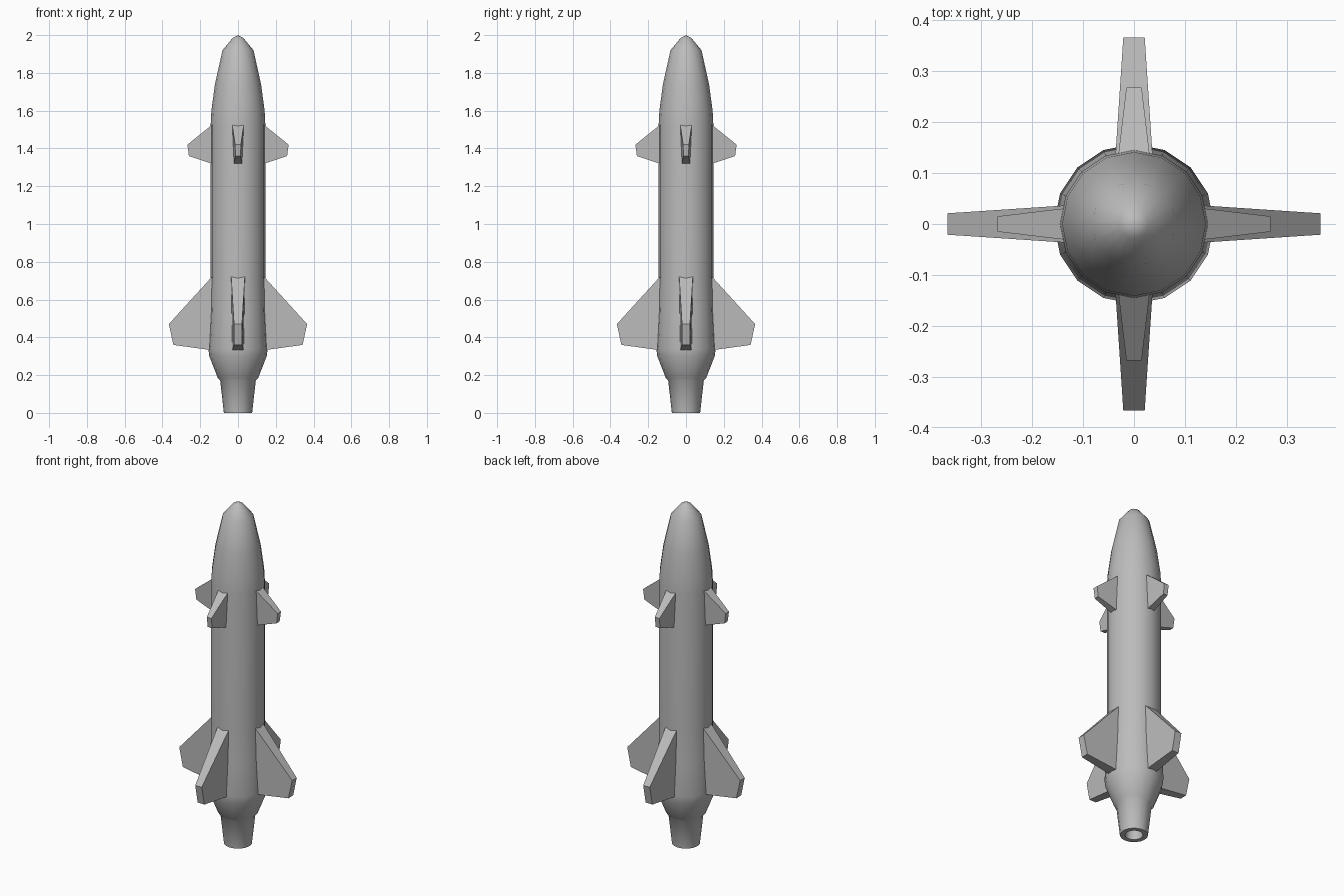
import bpy
import bmesh
import math
from mathutils import Matrix

cube = bpy.data.objects.get("Cube")
if cube:
    bpy.data.objects.remove(cube, do_unlink=True)

SIDES = 16

# Single flat grey
grey = bpy.data.materials.new("hull_grey")
grey.use_nodes = True
colour = (0.5, 0.5, 0.5, 1.0)
grey.diffuse_color = colour
grey.node_tree.nodes["Principled BSDF"].inputs["Base Color"].default_value = colour


def finish(bm, name, angle):
    bmesh.ops.recalc_face_normals(bm, faces=bm.faces)
    mesh = bpy.data.meshes.new(name)
    bm.to_mesh(mesh)
    bm.free()
    mesh.materials.append(grey)
    obj = bpy.data.objects.new(name, mesh)
    bpy.context.collection.objects.link(obj)
    bpy.ops.object.select_all(action='DESELECT')
    obj.select_set(True)
    bpy.context.view_layer.objects.active = obj
    bpy.ops.object.shade_smooth_by_angle(angle=math.radians(angle))
    return obj


def lathe(name, profile, angle):
    """Revolve (radius, height) points around z."""
    bm = bmesh.new()
    verts = [bm.verts.new((r, 0, z)) for r, z in profile]
    edges = [bm.edges.new(pair) for pair in zip(verts, verts[1:])]
    bmesh.ops.spin(bm, geom=verts + edges, cent=(0, 0, 0), axis=(0, 0, 1),
                   angle=math.tau, steps=SIDES, use_merge=True)
    bmesh.ops.remove_doubles(bm, verts=bm.verts, dist=0.0005)
    return finish(bm, name, angle)


def fin(name, outline, turn):
    """Tapered slab from (radius, height, half thickness) corners."""
    bm = bmesh.new()
    left = [bm.verts.new((r, t, z)) for r, z, t in outline]
    right = [bm.verts.new((r, -t, z)) for r, z, t in outline]
    bm.faces.new(left)
    bm.faces.new(right[::-1])
    for i in range(len(outline)):
        j = (i + 1) % len(outline)
        bm.faces.new((left[i], right[i], right[j], left[j]))
    bm.transform(Matrix.Rotation(turn, 4, 'Z'))
    return finish(bm, name, 30)


# Fuselage with nose cone, flared tail and hollow nozzle
lathe("fuselage", [
    (0, 2.0), (0.028, 1.985), (0.082, 1.92), (0.122, 1.74), (0.141, 1.6),
    (0.145, 1.52), (0.145, 0.72), (0.148, 0.53), (0.157, 0.34), (0.152, 0.3),
    (0.107, 0.185), (0.094, 0.17), (0.075, 0.0), (0.048, 0.0),
    (0.04, 0.1), (0, 0.1)], 35)

# Four upper canards and four lower tail fins
upper = [(0.125, 1.535, 0.032), (0.268, 1.42, 0.015),
         (0.26, 1.36, 0.014), (0.125, 1.315, 0.022)]
lower = [(0.125, 0.735, 0.037), (0.366, 0.47, 0.021),
         (0.342, 0.36, 0.022), (0.125, 0.33, 0.031)]
for i, side in enumerate(("left", "back", "right", "front")):
    fin("upper_fin_" + side, upper, i * math.pi / 2)
    fin("lower_fin_" + side, lower, i * math.pi / 2)
